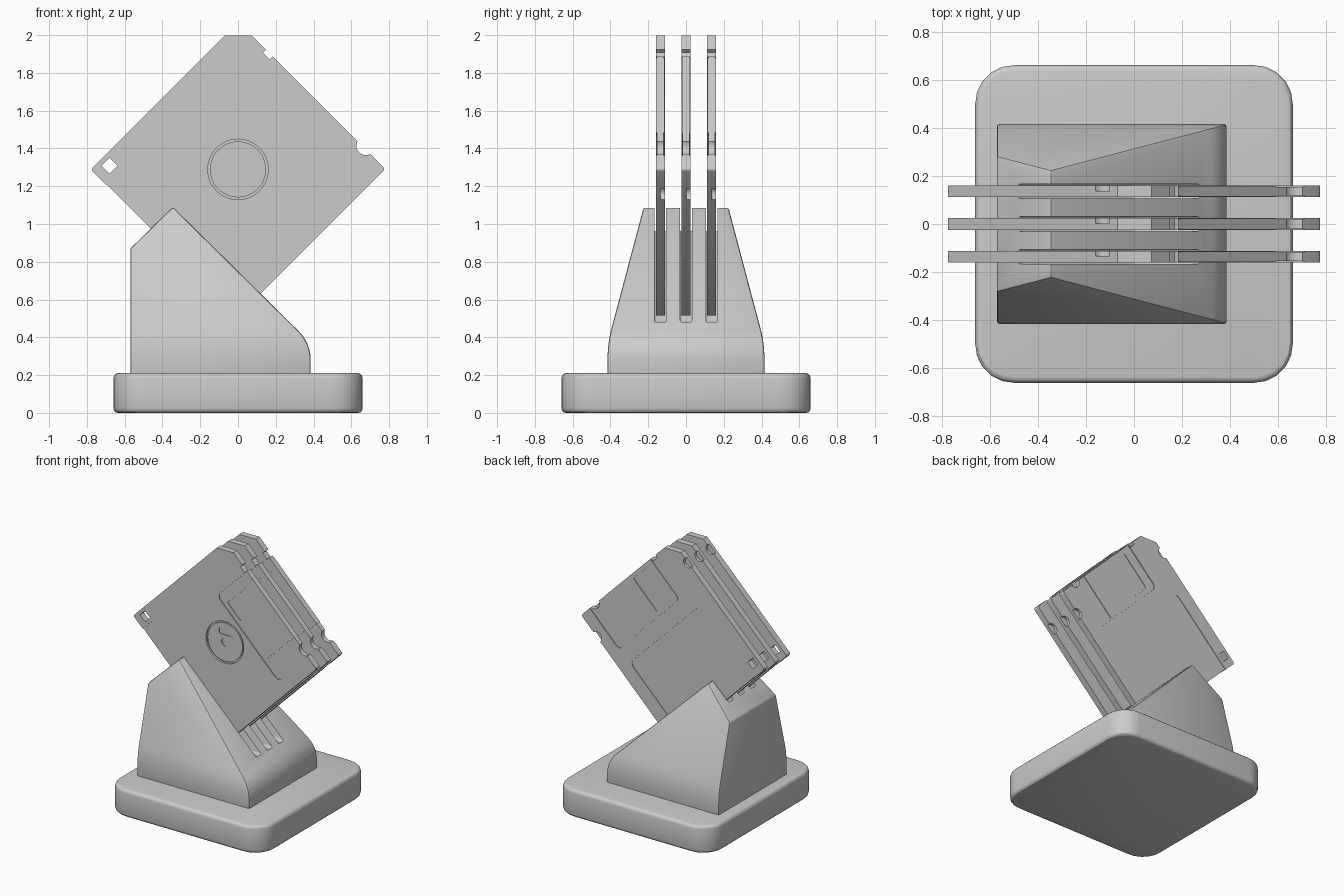
import bpy, bmesh, math
from mathutils import Matrix, Vector

if "Cube" in bpy.data.objects:
    bpy.data.objects.remove(bpy.data.objects["Cube"])


def fillet(corners, segs=6):
    """Corners are (x, z, tangent length); returns outline with true arcs."""
    out, n = [], len(corners)
    for i, (x, z, r) in enumerate(corners):
        c = Vector((x, z))
        if r == 0:
            out.append(c)
            continue
        d1 = (Vector(corners[i - 1][:2]) - c).normalized()
        d2 = (Vector(corners[(i + 1) % n][:2]) - c).normalized()
        a, b, w = c + d1 * r, c + d2 * r, math.sin(d1.angle(d2) / 2)
        for k in range(segs + 1):
            t = k / segs
            wa, wc, wb = (1 - t) ** 2, 2 * w * t * (1 - t), t * t
            out.append((a * wa + c * wc + b * wb) / (wa + wc + wb))
    return out


def rect(x0, x1, z0, z1, r=0.0, segs=6):
    return fillet([(x0, z0, r), (x1, z0, r), (x1, z1, r), (x0, z1, r)], segs)


def circle(x, z, r, n=48):
    return [Vector((x + r * math.cos(math.tau * i / n),
                    z + r * math.sin(math.tau * i / n))) for i in range(n)]


def prism(name, pts, y0, y1, matrix=None, bevel=0.0, segs=3):
    """Extrude an x-z outline along y."""
    bm = bmesh.new()
    f = bm.faces.new([bm.verts.new((p[0], y0, p[1])) for p in pts])
    ext = bmesh.ops.extrude_face_region(bm, geom=[f])
    for v in ext["geom"]:
        if isinstance(v, bmesh.types.BMVert):
            v.co.y = y1
    bmesh.ops.recalc_face_normals(bm, faces=bm.faces)
    if bevel:
        edges = [e for e in bm.edges if e.calc_face_angle() > math.radians(35)]
        bmesh.ops.bevel(bm, geom=edges, offset=bevel, segments=segs,
                        profile=0.5, affect='EDGES')
    if matrix:
        bm.transform(matrix)
    bmesh.ops.recalc_face_normals(bm, faces=bm.faces)
    me = bpy.data.meshes.new(name)
    bm.to_mesh(me)
    bm.free()
    ob = bpy.data.objects.new(name, me)
    bpy.context.collection.objects.link(ob)
    return ob


def bake(ob):
    dg = bpy.context.evaluated_depsgraph_get()
    me = bpy.data.meshes.new_from_object(ob.evaluated_get(dg))
    ob.modifiers.clear()
    ob.data = me


def boolean(ob, cutter, op='DIFFERENCE'):
    m = ob.modifiers.new("cut", 'BOOLEAN')
    m.operation, m.object, m.solver = op, cutter, 'EXACT'
    bake(ob)
    bpy.data.objects.remove(cutter)


def cut(ob, pts, y0, y1, matrix=None):
    boolean(ob, prism("cutter", pts, y0, y1, matrix))


# Base slab
base = prism("base", rect(-0.66, 0.66, -0.66, 0.66, 0.16, 5), 0, 0.21,
             Matrix.Rotation(math.pi / 2, 4, 'X'), bevel=0.025)

# Wedge holder: side profile intersected with tapering front profile
holder = prism("holder", fillet([(-0.57, 0.15, 0), (0.385, 0.15, 0),
                                 (0.385, 0.37, 0.09), (-0.345, 1.09, 0),
                                 (-0.57, 0.87, 0)]), -0.6, 0.6)
taper = prism("taper", fillet([(-0.415, 0.1, 0), (0.415, 0.1, 0),
                               (0.415, 0.37, 0.08), (0.208, 1.15, 0),
                               (-0.208, 1.15, 0), (-0.415, 0.37, 0.08)]),
              -1, 1, Matrix.Rotation(math.pi / 2, 4, 'Z'))
boolean(holder, taper, 'INTERSECT')
bev = holder.modifiers.new("bevel", 'BEVEL')
bev.width, bev.segments, bev.limit_method = 0.01, 2, 'ANGLE'
bev.angle_limit = math.radians(30)
bake(holder)

# Slots in the holder
SPACING = 0.136
slot = [(-0.9, 1.38), (0, 0.48), (0.7, 0.48), (0.7, 1.6), (-0.9, 1.6)]
for i in (-1, 0, 1):
    y = i * SPACING
    boolean(holder, prism("slot_cutter", slot, y - 0.031, y + 0.031, bevel=0.01))

# Disk case, drawn upright (x = width, z = length, shutter end up)
W, U, T = 0.55, 0.5525, 0.024
case = prism("disk_case", fillet([(-W, -U, 0.015), (W, -U, 0.015), (W, U, 0.015),
                                  (-W + 0.1, U, 0), (-W, U - 0.1, 0)], 4), -T, T)
shutter_area = fillet([(-0.29, 0.195, 0.04), (0.449, 0.195, 0.04),
                       (0.449, 0.6, 0), (-0.29, 0.6, 0)])
D = 0.006
# shutter recess on both faces
cut(case, shutter_area, -0.1, -T + D)
cut(case, shutter_area, T - D, 0.1)
# label recess: short on the front, long on the back, wrapping the end
for top, y0, y1 in ((-0.41, -0.1, -T + 0.004), (0.08, T - 0.004, 0.1)):
    cut(case, fillet([(-0.437, -0.6, 0), (0.437, -0.6, 0),
                      (0.437, top, 0.04), (-0.437, top, 0.04)]), y0, y1)
cut(case, rect(-0.437, 0.437, -0.6, -U + 0.004), -0.1, 0.1)
# write-protect hole, end notches, side notches
cut(case, rect(-0.524, -0.464, -0.498, -0.438), -0.1, 0.1)
cut(case, rect(-0.344, -0.292, U - 0.023, 0.6), -0.1, 0.1)
cut(case, circle(0.39, U + 0.015, 0.05, 24), -0.1, 0.1)
for s in (-1, 1):
    cut(case, circle(s * W, 0.365, 0.04, 24), 0.002, 0.1)
# hub opening
cut(case, circle(0, 0, 0.16), -0.1, -T + 0.014)

# Metal hub with drive slot and centre hole
hub = prism("disk_hub", circle(0, 0, 0.148), -T + 0.003, -T + 0.018)
cut(hub, circle(0, 0, 0.03, 24), -0.1, -T + 0.010)
cut(hub, rect(-0.053, 0.053, 0.056, 0.106, 0.012, 3), -0.1, -T + 0.010,
    Matrix.Rotation(-math.pi / 4, 4, 'Y'))

# Sliding shutter with a window on each face
shutter = prism("disk_shutter", fillet([(-0.28, 0.205, 0.035), (0.277, 0.205, 0),
                                        (0.277, U + 0.001, 0),
                                        (-0.28, U + 0.001, 0)]),
                -T + 0.002, T - 0.002)
window = rect(-0.205, -0.045, 0.235, 0.522, 0.012, 3)
cut(shutter, window, -0.1, -T + 0.006)
cut(shutter, window, T - 0.006, 0.1)

# Smooth shading with sharp edges kept
parts = [case, hub, shutter]
for ob in [base, holder] + parts:
    bpy.ops.object.select_all(action='DESELECT')
    ob.select_set(True)
    bpy.context.view_layer.objects.active = ob
    bpy.ops.object.shade_smooth_by_angle(angle=math.radians(30))

# Three tilted disks
for ob in parts:
    ob.data.transform(Matrix.Translation((0, 0, 1.289))
                      @ Matrix.Rotation(math.pi / 4, 4, 'Y'))
    for i in (-1, 1):
        dup = ob.copy()
        dup.location.y = i * SPACING
        dup.name = ob.name + ("_front" if i < 0 else "_back")
        bpy.context.collection.objects.link(dup)
    ob.name += "_middle"
